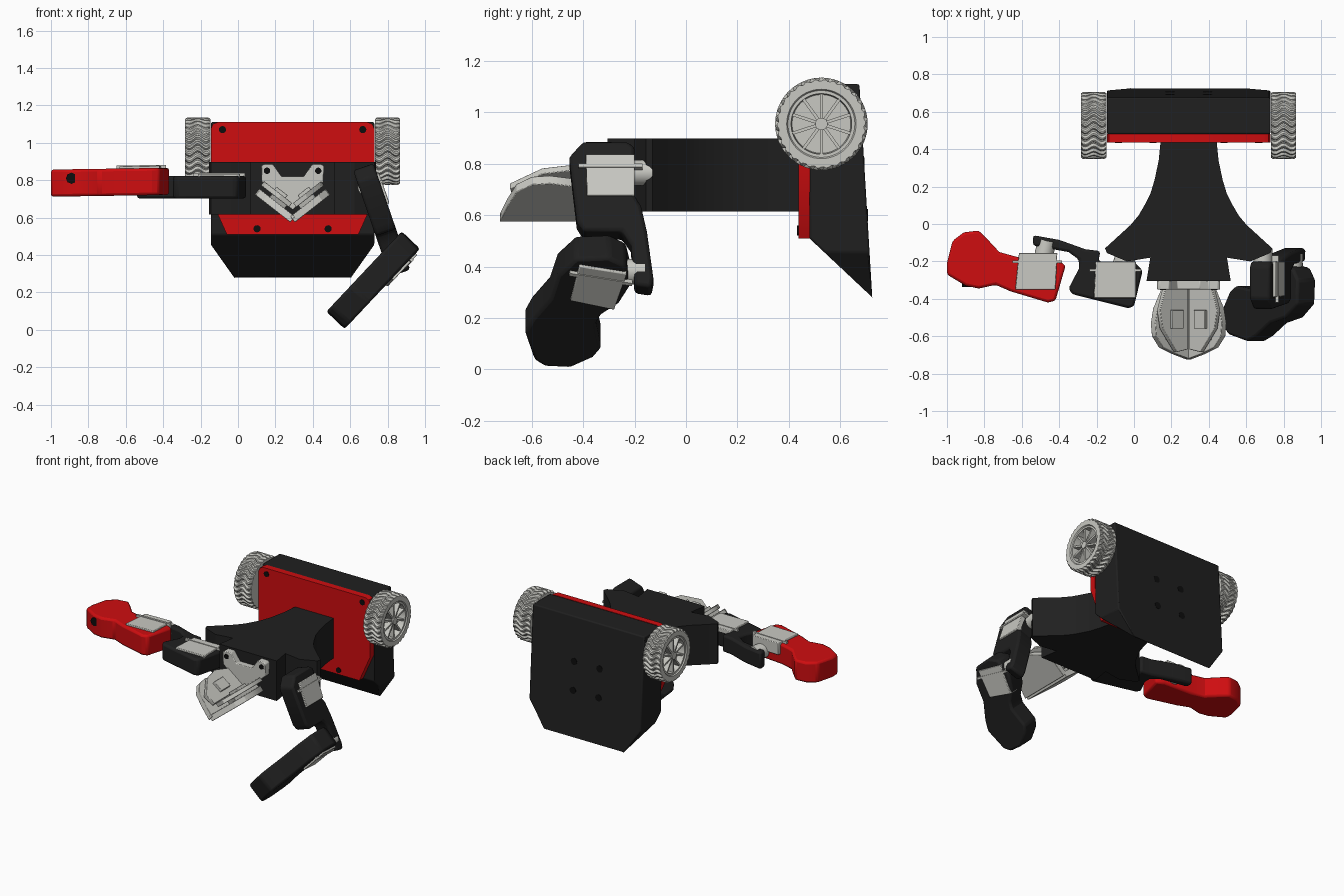
import bpy, bmesh, math
from mathutils import Vector, Matrix

if "Cube" in bpy.data.objects:
    bpy.data.objects.remove(bpy.data.objects["Cube"])

CX = 0.292  # centre line of the body


def material(name, rgb):
    m = bpy.data.materials.new(name)
    m.diffuse_color = (*rgb, 1)
    m.use_nodes = True
    m.node_tree.nodes["Principled BSDF"].inputs["Base Color"].default_value = m.diffuse_color
    return m


BLACK = material("black plastic", (0.014, 0.014, 0.014))
RED = material("red plastic", (0.62, 0.004, 0.005))
GREY = material("light grey", (0.58, 0.58, 0.54))
DARK = material("dark hole", (0.004, 0.004, 0.004))


def finish(name, bm, mat, bevel=0.0, smooth=True):
    bmesh.ops.recalc_face_normals(bm, faces=bm.faces)
    me = bpy.data.meshes.new(name)
    bm.to_mesh(me)
    bm.free()
    ob = bpy.data.objects.new(name, me)
    bpy.context.collection.objects.link(ob)
    me.materials.append(mat)
    if bevel:
        b = ob.modifiers.new("Bevel", 'BEVEL')
        b.width, b.segments, b.limit_method = bevel, 2, 'ANGLE'
        b.angle_limit = math.radians(35)
    if smooth:
        bpy.ops.object.select_all(action='DESELECT')
        ob.select_set(True)
        bpy.context.view_layer.objects.active = ob
        bpy.ops.object.shade_smooth_by_angle(angle=math.radians(30))
    return ob


def prism_bm(pts, vec):
    bm = bmesh.new()
    f = bm.faces.new([bm.verts.new(p) for p in pts])
    r = bmesh.ops.extrude_face_region(bm, geom=[f])
    vs = [v for v in r["geom"] if isinstance(v, bmesh.types.BMVert)]
    bmesh.ops.translate(bm, verts=vs, vec=vec)
    return bm


def prism(name, pts, vec, mat, bevel=0.0):
    return finish(name, prism_bm(pts, vec), mat, bevel)


def rod(name, a, b, r, mat, n=24):
    a, b = Vector(a), Vector(b)
    bm = bmesh.new()
    rot = (b - a).to_track_quat('Z', 'Y').to_matrix().to_4x4()
    bmesh.ops.create_cone(bm, cap_ends=True, segments=n, radius1=r, radius2=r,
                          depth=(b - a).length,
                          matrix=Matrix.Translation((a + b) / 2) @ rot)
    return finish(name, bm, mat)


def both(half):
    """Mirror a half outline of (offset, other) about the centre line."""
    return [(CX + d, v) for d, v in half] + [(CX - d, v) for d, v in reversed(half) if d > 0]


# Rear wedge: front outline cut by the sloping back and underside
outline = both([(0.437, 1.11), (0.437, 0.455), (0.313, 0.28)])
bm = prism_bm([(x, 0.48, z) for x, z in outline], (0, 0.26, 0))
for co, no in (((0, 0.675, 1.11), (0, 0.83, 0.05)), ((0, 0.48, 0.51), (0, -0.23, -0.245))):
    bmesh.ops.bisect_plane(bm, geom=bm.verts[:] + bm.edges[:] + bm.faces[:],
                           plane_co=co, plane_no=no, clear_outer=True)
    bmesh.ops.holes_fill(bm, edges=[e for e in bm.edges if e.is_boundary])
finish("rear_wedge", bm, BLACK, 0.008)
for x in (CX - 0.1, CX + 0.1):
    for z in (0.6, 0.8):
        y = 0.675 + (1.11 - z) * 0.06
        rod("back_hole", (x, y - 0.01, z), (x, y + 0.002, z), 0.024, DARK)

# Red front plate with screws
plate = both([(0.40, 1.11), (0.426, 1.1), (0.437, 1.075), (0.437, 0.70), (0.352, 0.51)])
prism("red_plate", [(x, 0.437, z) for x, z in plate], (0, 0.045, 0), RED)
for d, z in ((0.375, 1.07), (0.19, 0.54)):
    for s in (-1, 1):
        rod("plate_screw", (CX + s * d, 0.433, z), (CX + s * d, 0.45, z), 0.019, DARK)

# Flared neck
neck = both([(0.150, 0.44), (0.160, 0.34), (0.182, 0.235), (0.205, 0.16), (0.236, 0.1),
             (0.268, 0.045), (0.31, -0.005), (0.447, -0.13), (0.437, -0.155),
             (0.33, -0.2), (0.205, -0.18), (0.225, -0.305)])
prism("neck", [(x, y, 0.615) for x, y in neck], (0, 0, 0.283), BLACK)

# Wheels: wavy treads, dished rims, spokes and hub
WY, WZ, R = 0.527, 0.955, 0.18


def wheel(side):
    inner = CX + side * 0.44
    width, lugs, cols = 0.135, 30, 12
    n = lugs * 4
    bm = bmesh.new()
    rings = []

    def ring(off, radii, shift=0.0):
        vs = []
        for i in range(n):
            t = math.tau * i / n + shift
            r = radii[i % 4]
            vs.append(bm.verts.new((inner + side * off, WY + r * math.cos(t), WZ + r * math.sin(t))))
        rings.append(vs)

    ring(0.0, [0.13] * 4)
    for j in range(cols + 1):
        u = j / cols
        drop = 0.008 if j in (0, cols) else 0
        ring(u * width, [R - drop, R - drop, R - 0.013, R - 0.013], 0.075 * math.sin(u * math.tau * 1.5))
    for off, r in ((width, 0.135), (width - 0.008, 0.13), (width - 0.008, 0.118), (width - 0.055, 0.114)):
        ring(off, [r] * 4)
    for a, b in zip(rings, rings[1:]):
        for i in range(n):
            k = (i + 1) % n
            bm.faces.new((a[i], a[k], b[k], b[i]))
    bm.faces.new(rings[0])
    bm.faces.new(rings[-1])
    finish("wheel", bm, GREY)
    x0, x1 = inner + side * 0.07, inner + side * 0.122
    rod("wheel_hub", (x0, WY, WZ), (x1 + side * 0.008, WY, WZ), 0.024, GREY)
    for i in range(10):
        t = math.tau * (i + 0.5) / 10
        rad = Vector((0, math.cos(t), math.sin(t)))
        tan = Vector((0, -math.sin(t), math.cos(t))) * 0.006
        c = Vector((x0, WY, WZ))
        prism("wheel_spoke", [c + rad * 0.02 - tan, c + rad * 0.117 - tan,
                              c + rad * 0.117 + tan, c + rad * 0.02 + tan], (x1 - x0, 0, 0), GREY)


wheel(-1)
wheel(1)

# Head: upright bracket and two layers of V-shaped jaw plates
bracket = both([(0.0, 0.64), (0.165, 0.79), (0.168, 0.875), (0.155, 0.885), (0.105, 0.885), (0.06, 0.82)])
prism("head_bracket", [(x, -0.30, z) for x, z in bracket], (0, -0.05, 0), GREY, 0.004)
lower = [(0.012, -0.34), (0.14, -0.33), (0.19, -0.45), (0.203, -0.53), (0.197, -0.60),
         (0.16, -0.66), (0.09, -0.695), (0.012, -0.725)]
upper = [(0.02, -0.34), (0.14, -0.34), (0.17, -0.46), (0.155, -0.56), (0.08, -0.685), (0.02, -0.67)]
for s in (-1, 1):
    nrm = Vector((-s * 0.62, 0, 0.785))

    def jaw(name, pts, z0, t):
        prism(name, [(CX + s * d, y, z0 + 0.78 * d) for d, y in pts], nrm * t, GREY, 0.003)

    jaw("lower_jaw", lower, 0.565, 0.04)
    jaw("upper_jaw", upper, 0.64, 0.028)
    jaw("jaw_pad", [(0.045, -0.46), (0.105, -0.46), (0.105, -0.56), (0.045, -0.56)], 0.66, 0.03)
    jaw("jaw_spacer", [(0.05, -0.36), (0.13, -0.36), (0.13, -0.62), (0.05, -0.58)], 0.60, 0.05)
    rod("bracket_screw", (CX + s * 0.137, -0.34, 0.85), (CX + s * 0.137, -0.354, 0.85), 0.017, DARK)


# Arms: each link is a slab, with a servo set into its outer face
def link(name, pts, place, nrm, thick, mat, servo):
    n = Vector(nrm).normalized()
    prism(name, [Vector(place(*p)) - n * thick / 2 for p in pts], n * thick, mat, 0.014)
    q = [Vector(place(*p)) for p in servo]
    prism("servo", q, n * (thick / 2 + 0.012), GREY, 0.004)
    # mounting ears reach past the servo along two opposite sides
    e, f = (q[1] - q[0]).normalized(), (q[3] - q[0]).normalized()
    up = n * (thick / 2 - 0.02)
    ear = [q[0] - e * 0.03 + f * 0.04, q[1] + e * 0.03 + f * 0.04,
           q[1] + e * 0.03 + f * 0.055, q[0] - e * 0.03 + f * 0.055]
    prism("servo_ear", [p + up for p in ear], n * 0.036, GREY)


link("left_upper_arm",
     [(-0.54, -0.06), (-0.40, -0.085), (-0.26, -0.135), (-0.18, -0.145), (-0.19, -0.2), (0.0, -0.2),
      (0.046, -0.25), (0.0, -0.44), (-0.03, -0.45), (-0.33, -0.375), (-0.35, -0.345),
      (-0.295, -0.24), (-0.295, -0.19), (-0.35, -0.15), (-0.54, -0.115)],
     lambda x, y: (x, y, 0.762), (0, 0, 1), 0.12, BLACK,
     [(-0.205, -0.2), (0.01, -0.2), (0.01, -0.395), (-0.215, -0.395)])
link("left_forearm",
     [(-1.0, -0.21), (-0.97, -0.09), (-0.91, -0.045), (-0.83, -0.035), (-0.785, -0.08), (-0.72, -0.15),
      (-0.63, -0.175), (-0.42, -0.19), (-0.365, -0.22), (-0.42, -0.41), (-0.46, -0.42),
      (-0.66, -0.36), (-0.74, -0.325), (-0.83, -0.345), (-0.9, -0.33), (-1.0, -0.27)],
     lambda x, y: (x, y, 0.79 + 0.015 * (x + 0.6)), (0, 0, 1), 0.145, RED,
     [(-0.615, -0.155), (-0.41, -0.155), (-0.42, -0.35), (-0.635, -0.35)])
rod("left_tip_hole", (-0.89, -0.30, 0.81), (-0.89, -0.336, 0.81), 0.03, DARK, 8)

link("right_upper_arm",
     [(-0.40, 0.87), (-0.455, 0.81), (-0.425, 0.56), (-0.40, 0.52), (-0.25, 0.52), (-0.215, 0.47),
      (-0.2, 0.31), (-0.135, 0.30), (-0.127, 0.34), (-0.152, 0.52), (-0.175, 0.62),
      (-0.2, 0.66), (-0.2, 0.85), (-0.23, 0.87)],
     lambda y, z: (0.67 + (0.87 - z) * 0.345, y, z), (0.945, 0, 0.326), 0.115, BLACK,
     [(-0.39, 0.815), (-0.20, 0.815), (-0.20, 0.655), (-0.385, 0.655)])
link("right_forearm",
     [(-0.43, 0.475), (-0.30, 0.48), (-0.235, 0.45), (-0.215, 0.37), (-0.26, 0.30), (-0.33, 0.255),
      (-0.35, 0.22), (-0.33, 0.125), (-0.36, 0.09), (-0.45, 0.05), (-0.55, 0.055), (-0.59, 0.08),
      (-0.628, 0.19), (-0.60, 0.24), (-0.53, 0.32), (-0.50, 0.41)],
     lambda y, z: (0.53 + (z - 0.06) * 0.94, y, z), (0.725, 0, -0.69), 0.135, BLACK,
     [(-0.415, 0.455), (-0.23, 0.425), (-0.28, 0.285), (-0.45, 0.32)])

# Joint horns between the links
for name, a, b, r in (("left_shoulder_horn", (-0.03, -0.13, 0.77), (-0.06, -0.22, 0.77), 0.055),
                      ("right_shoulder_horn", (0.69, -0.13, 0.765), (0.69, -0.22, 0.765), 0.05),
                      ("left_elbow_horn", (-0.465, -0.09, 0.785), (-0.485, -0.18, 0.785), 0.05),
                      ("right_elbow_horn", (0.85, -0.16, 0.38), (0.85, -0.25, 0.38), 0.05)):
    rod(name, a, b, r, GREY)
